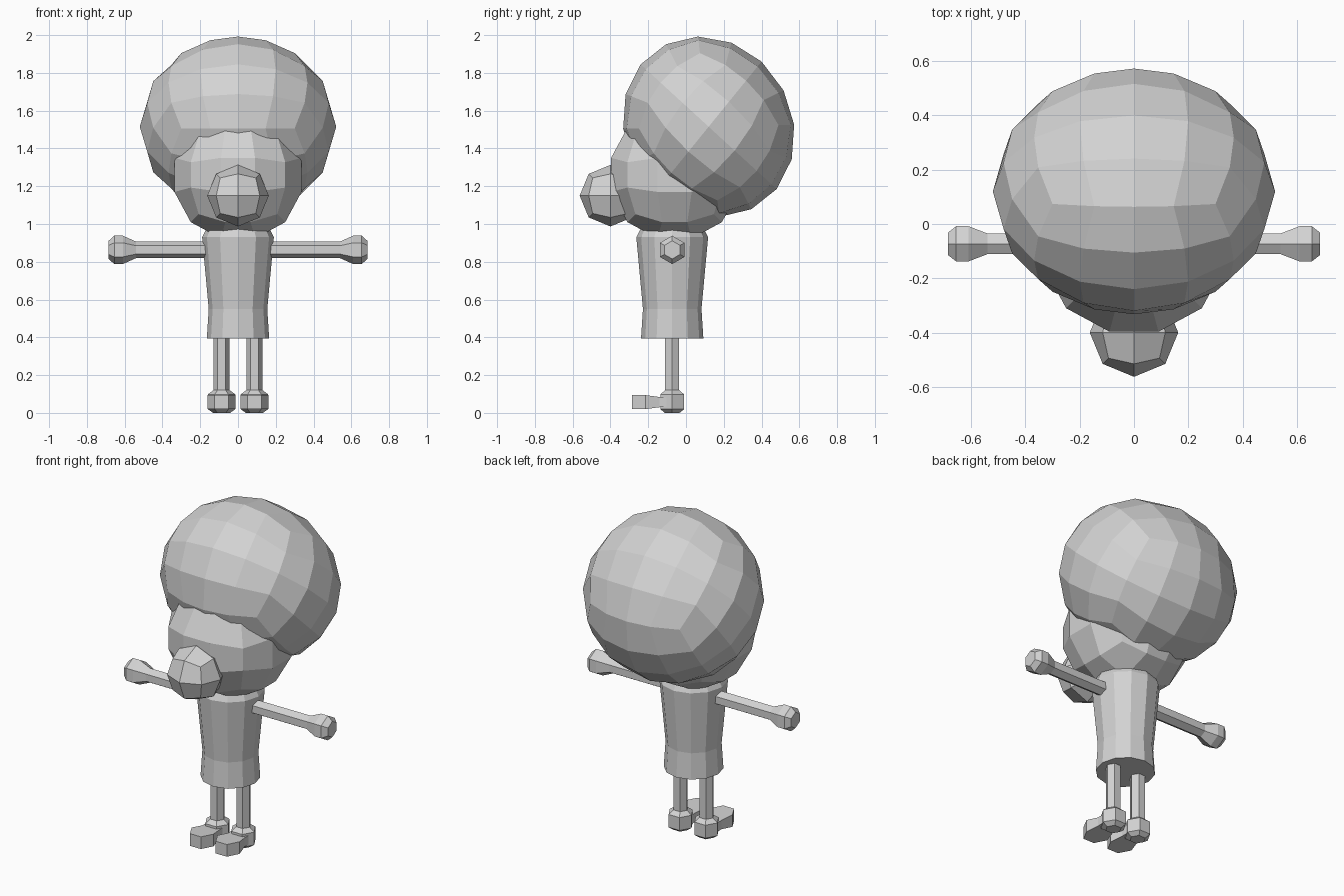
import bpy, bmesh, math
from mathutils import Vector, Matrix

if "Cube" in bpy.data.objects:
    bpy.data.objects.remove(bpy.data.objects["Cube"])

grey = bpy.data.materials.new("plain_grey")
grey.diffuse_color = (0.65, 0.65, 0.65, 1)
grey.use_nodes = True
grey.node_tree.nodes["Principled BSDF"].inputs["Base Color"].default_value = grey.diffuse_color


def finish(bm, name):
    bmesh.ops.recalc_face_normals(bm, faces=bm.faces)
    me = bpy.data.meshes.new(name)
    bm.to_mesh(me)
    bm.free()
    me.materials.append(grey)
    ob = bpy.data.objects.new(name, me)
    bpy.context.collection.objects.link(ob)
    return ob


def cube_ball(name, cuts, centre, axes):
    """Ball made of six quad grids; axes are the three radius vectors."""
    bm = bmesh.new()
    bmesh.ops.create_cube(bm, size=2)
    bmesh.ops.subdivide_edges(bm, edges=bm.edges[:], cuts=cuts, use_grid_fill=True)
    ax = [Vector(a) for a in axes]
    for v in bm.verts:
        d = Vector([math.tan(c * math.pi / 4) for c in v.co]).normalized()
        v.co = Vector(centre) + ax[0] * d.x + ax[1] * d.y + ax[2] * d.z
    return finish(bm, name)


def round_ball(name, cuts, centre, r):
    return cube_ball(name, cuts, centre, ((r, 0, 0), (0, r, 0), (0, 0, r)))


def bridge(bm, rings):
    """Skin a list of vertex loops and cap both ends."""
    for a, b in zip(rings, rings[1:]):
        n = len(a)
        for i in range(n):
            j = (i + 1) % n
            bm.faces.new((a[i], a[j], b[j], b[i]))
    bm.faces.new(rings[0])
    bm.faces.new(rings[-1])


def lathe(name, profile, sides, matrix):
    """Faceted turned part; profile holds (height, radius) pairs."""
    bm = bmesh.new()
    rings = []
    for h, r in profile:
        ring = []
        for i in range(sides):
            a = 2 * math.pi * i / sides
            ring.append(bm.verts.new(matrix @ Vector((r * math.cos(a), r * math.sin(a), h))))
        rings.append(ring)
    bridge(bm, rings)
    return finish(bm, name)


# Hair: big tilted ball over the back of the head
cube_ball("hair", 3, (0, 0.12, 1.515),
          ((0.52, 0, 0), (0, 0.36, -0.33), (0, 0.28, 0.345)))

# Head and nose
round_ball("head", 2, (0, -0.06, 1.26), 0.36)
round_ball("nose", 1, (0, -0.40, 1.15), 0.163)

# Torso
lathe("torso", [(0.395, 0.165), (0.55, 0.155), (0.93, 0.19), (0.98, 0.165)],
      12, Matrix.Translation((0, -0.073, 0)))

for side, s in (("right", 1), ("left", -1)):
    # Arm with a rounded hand
    turn = Matrix.Translation((0, -0.073, 0.863)) @ Matrix.Rotation(s * math.pi / 2, 4, 'Y')
    lathe(side + "_arm", [(0.12, 0.044), (0.54, 0.044), (0.61, 0.075), (0.655, 0.075),
                          (0.685, 0.048)], 6, turn)

    # Leg with a rounded heel
    lathe(side + "_leg", [(0, 0.045), (0.02, 0.073), (0.098, 0.073), (0.12, 0.043),
                          (0.45, 0.043)], 6, Matrix.Translation((s * 0.087, -0.073, 0)))

    # Foot front
    bm = bmesh.new()
    half = [(0.037, -0.285), (0.074, -0.215), (0.055, -0.14), (0.055, -0.07)]
    outline = half + [(-x, y) for x, y in reversed(half)]
    rings = []
    for flat, dip in ((0.02, 0.03), (0.094, 0.084)):
        rings.append([bm.verts.new((s * 0.087 + x, y, dip if y > -0.2 else flat))
                      for x, y in outline])
    bridge(bm, rings)
    finish(bm, side + "_foot")
